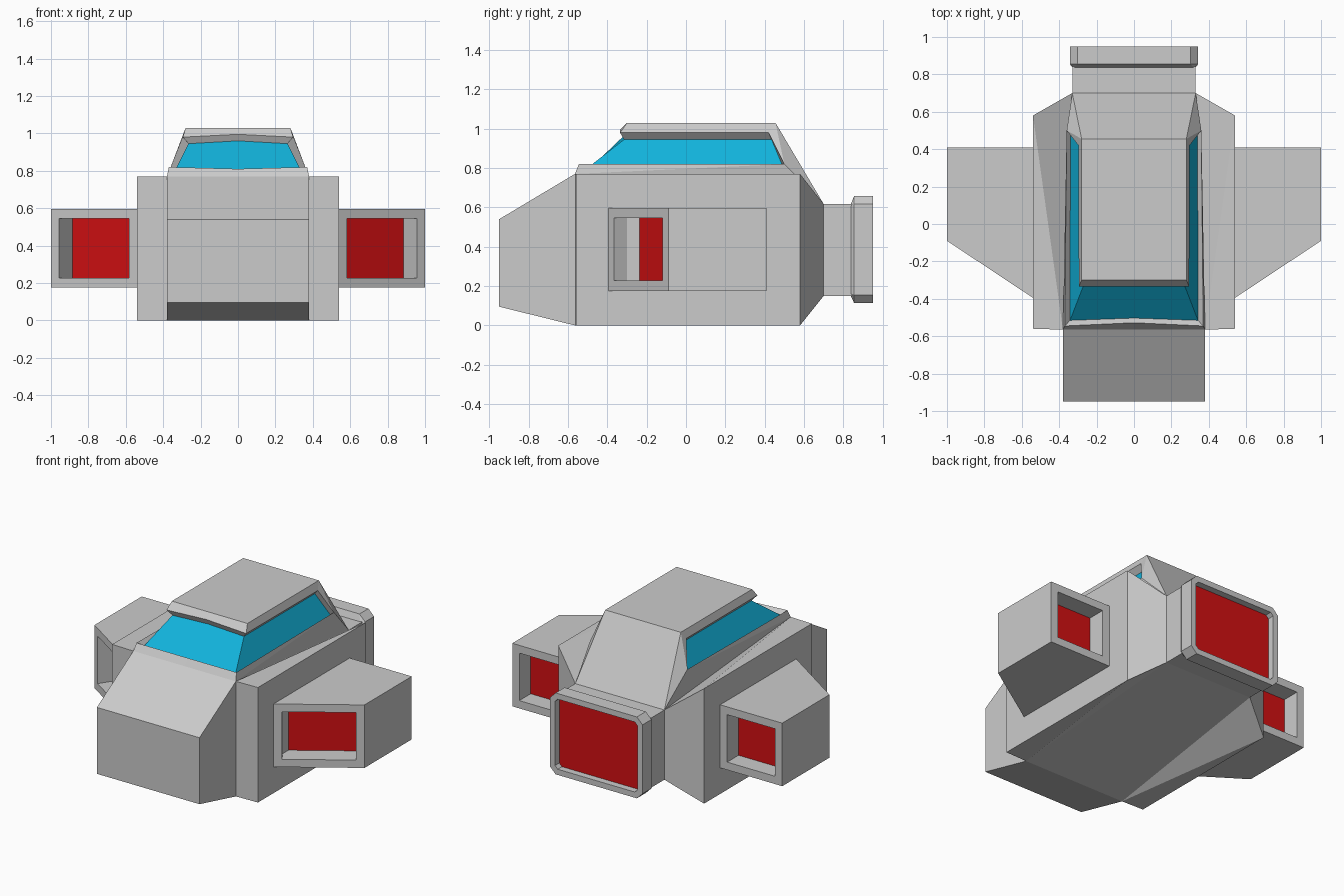
import bpy, bmesh

if "Cube" in bpy.data.objects:
    bpy.data.objects.remove(bpy.data.objects["Cube"])


def material(name, rgb):
    m = bpy.data.materials.new(name)
    m.diffuse_color = (*rgb, 1)
    m.use_nodes = True
    m.node_tree.nodes["Principled BSDF"].inputs["Base Color"].default_value = m.diffuse_color
    return m


GREY = material("light_grey", (0.6, 0.6, 0.6))
RED = material("glow_red", (0.65, 0.005, 0.006))
BLUE = material("glass_blue", (0.006, 0.45, 0.71))


def finish(name, bm, accent, mirror=True):
    me = bpy.data.meshes.new(name)
    bm.to_mesh(me)
    bm.free()
    me.materials.append(GREY)
    me.materials.append(accent)
    ob = bpy.data.objects.new(name, me)
    bpy.context.collection.objects.link(ob)
    if mirror:
        ob.modifiers.new("mirror", 'MIRROR').merge_threshold = 0.0005
    return ob


def build(points, faces, accent_faces=()):
    """bmesh from a dictionary of named points and faces naming them"""
    bm = bmesh.new()
    v = {k: bm.verts.new(p) for k, p in points.items()}
    for group, idx in ((faces, 0), (accent_faces, 1)):
        for f in group:
            bm.faces.new([v[k] for k in f]).material_index = idx
    bmesh.ops.recalc_face_normals(bm, faces=bm.faces)
    bm.normal_update()
    return bm


def recess(bm, face, margin, depth):
    """framed pocket with a red floor"""
    bmesh.ops.inset_individual(bm, faces=[face], thickness=margin, use_even_offset=True)
    bm.normal_update()
    bmesh.ops.inset_individual(bm, faces=[face], thickness=0, depth=-depth)
    face.material_index = 1


# hull half: nose front N, nose root A, shoulder B-C, neck D-E
stations = {"N": (0.38, -0.95, 0.095, 0.54), "A": (0.38, -0.565, 0, 0.77),
            "B": (0.54, -0.56, 0, 0.77), "C": (0.54, 0.58, 0, 0.77),
            "D": (0.33, 0.70, 0.15, 0.617), "E": (0.33, 0.845, 0.15, 0.617)}
pts = {}
for k, (x, y, z0, z1) in stations.items():
    for lv, z in (("0", z0), ("1", z1)):
        pts[k + lv] = (x, y, z)
        if k in "NADE":
            pts[k + lv + "c"] = (0, y, z)          # centre line
faces = [(a + "0", b + "0", b + "1", a + "1") for a, b in zip("NABCD", "ABCDE")]
faces.append(("N0", "N1", "N1c", "N0c"))
for lv in "01":
    for a, b in ("NA", "AD", "DE"):
        if a + lv != "A1":                         # covered by the cabin
            faces.append((a + lv, b + lv, b + lv + "c", a + lv + "c"))
    faces += [("A" + lv, "B" + lv, "C" + lv), ("A" + lv, "C" + lv, "D" + lv)]
finish("hull", build(pts, faces), RED)

# cabin half: layers of front corner f, rear corner r and front middle c
layers = [((0.38, -0.565, 0.77), (0.33, 0.70, 0.617), (-0.565, 0.77)),    # base
          ((0.37, -0.545, 0.82), (0.36, 0.50, 0.82), (-0.528, 0.81)),     # collar top
          ((0.342, -0.515, 0.79), (0.34, 0.50, 0.79), (-0.503, 0.785)),   # glass bottom
          ((0.265, -0.315, 0.945), (0.265, 0.435, 0.945), (-0.32, 0.96)),  # glass top
          ((0.295, -0.335, 0.98), (0.297, 0.42, 0.98), (-0.335, 0.995)),  # roof rim
          ((0.28, -0.30, 1.03), (0.28, 0.455, 1.03), (-0.30, 1.03))]      # roof top
pts = {}
for i, (f, r, (cy, cz)) in enumerate(layers):
    pts[f"f{i}"], pts[f"r{i}"], pts[f"c{i}"] = f, r, (0, cy, cz)
pts["b5"] = (0, 0.455, 1.03)
pts["b0"] = (0, 0.70, 0.617)
faces, glass = [], []
for i in range(5):
    j = i + 1
    group = glass if i == 2 else faces
    group.append((f"c{i}", f"f{i}", f"f{j}", f"c{j}"))
    if i:
        group.append((f"f{i}", f"r{i}", f"r{j}", f"f{j}"))
faces += [("f0", "f1", "r1"), ("f0", "r1", "r0"),       # collar side
          ("r1", "r2", "r3", "r4"),                     # pillar inside
          ("r1", "r4", "r5"), ("r1", "r5", "r0"),       # pillar outside
          ("r0", "r5", "b5", "b0"), ("c5", "f5", "r5", "b5")]
finish("cabin", build(pts, faces, glass), BLUE)

# side engine pods with red pockets at the slanted front and at the back
outline = [(0.54, -0.395), (1.0, -0.09), (1.0, 0.41), (0.54, 0.41)]
pts = {(i, lv): (x, y, z) for i, (x, y) in enumerate(outline)
       for lv, z in ((0, 0.175), (1, 0.597))}
faces = [[(i, 0), ((i + 1) % 4, 0), ((i + 1) % 4, 1), (i, 1)] for i in range(4)]
faces += [[(i, lv) for i in range(4)] for lv in (0, 1)]
bm = build(pts, faces)
bm.faces.ensure_lookup_table()
front, back, inner = bm.faces[0], bm.faces[2], bm.faces[3]
recess(bm, front, 0.052, 0.132)
recess(bm, back, 0.052, 0.12)
bmesh.ops.delete(bm, geom=[inner], context='FACES_ONLY')
finish("side_pods", bm, RED)


# rear thruster flange: lofted octagons with a red pocket
def octagon(y, hx, z0, z1, c):
    half = [(hx - c, z0), (hx, z0 + c), (hx, z1 - c), (hx - c, z1)]
    return [(x, y, z) for x, z in half] + [(-x, y, z) for x, z in reversed(half)]


rings = [octagon(0.838, 0.33, 0.15, 0.617, 0.012),
         octagon(0.855, 0.343, 0.113, 0.658, 0.042),
         octagon(0.95, 0.343, 0.113, 0.658, 0.042)]
pts = {(r, i): p for r, ring in enumerate(rings) for i, p in enumerate(ring)}
faces = [[(2, i) for i in range(8)]]
for r in range(2):
    faces += [[(r, i), (r, (i + 1) % 8), (r + 1, (i + 1) % 8), (r + 1, i)] for i in range(8)]
bm = build(pts, faces)
bm.faces.ensure_lookup_table()
recess(bm, bm.faces[0], 0.038, 0.045)
finish("rear_thruster", bm, RED, mirror=False)
